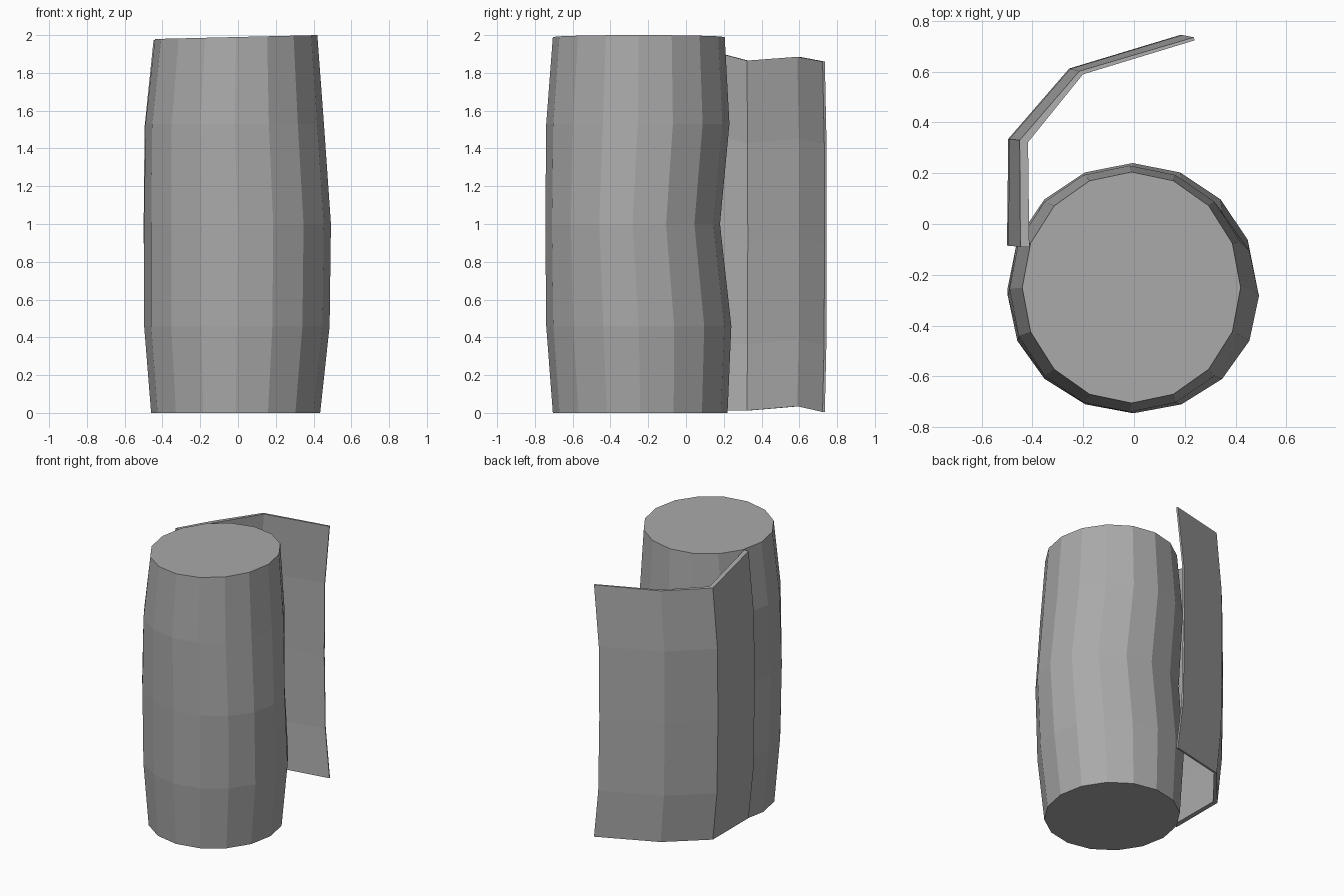
import bpy, math

if "Cube" in bpy.data.objects:
    bpy.data.objects.remove(bpy.data.objects["Cube"])

mat = bpy.data.materials.new("plain grey")
mat.diffuse_color = (0.4, 0.4, 0.4, 1)
mat.use_nodes = True
mat.node_tree.nodes["Principled BSDF"].inputs["Base Color"].default_value = mat.diffuse_color


def make(name, verts, faces):
    me = bpy.data.meshes.new(name)
    me.from_pydata(verts, [], faces)
    me.materials.append(mat)
    ob = bpy.data.objects.new(name, me)
    bpy.context.collection.objects.link(ob)
    return ob


def skin(rings, n):
    """Quads between closed rings of n points, capped at both ends."""
    faces = [tuple(reversed(range(n)))]
    for r in range(rings - 1):
        for i in range(n):
            j = (i + 1) % n
            faces.append((r * n + i, r * n + j, (r + 1) * n + j, (r + 1) * n + i))
    faces.append(tuple(range((rings - 1) * n, rings * n)))
    return faces


# Rolled body: slightly uneven oval rings (z, left, right, front, back)
SIDES = 16
RINGS = [(0.00, -0.46, 0.435, -0.705, 0.22),
         (0.46, -0.497, 0.485, -0.74, 0.24),
         (1.00, -0.497, 0.492, -0.745, 0.18),
         (1.53, -0.49, 0.455, -0.74, 0.23),
         (1.99, -0.44, 0.42, -0.705, 0.205)]
verts = []
for z, xl, xr, yf, yb in RINGS:
    for i in range(SIDES):
        a = 2 * math.pi * i / SIDES
        x = (xl + xr) / 2 + (xr - xl) / 2 * math.cos(a)
        y = (yf + yb) / 2 + (yb - yf) / 2 * math.sin(a)
        tilt = 0.024 * x if z > 1.9 else 0  # top end leans a little
        verts.append((x, y, z + tilt))
make("roll", verts, skin(len(RINGS), SIDES))

# Loose flap: a bulging sheet that peels away from the left side of the roll
EDGE = [(-0.447, -0.09), (-0.45, 0.33), (-0.215, 0.602), (0.235, 0.735)]
MID = [(-0.50, -0.085), (-0.495, 0.335), (-0.255, 0.612), (0.185, 0.745)]
INWARD = [(0.035, 0), (0.033, -0.008), (0.014, -0.013), (0.004, -0.012)]
BOTTOM = [0.01, 0.012, 0.035, 0.005]
TOP = [1.975, 1.865, 1.885, 1.86]
ROWS = [(0, 0), (0.19, 0.8), (0.48, 1), (0.765, 0.9), (1, 0)]  # height, bulge
verts = []
for t, bulge in ROWS:
    outer, inner = [], []
    for e, m, d, b, h in zip(EDGE, MID, INWARD, BOTTOM, TOP):
        x = e[0] + (m[0] - e[0]) * bulge
        y = e[1] + (m[1] - e[1]) * bulge
        z = b + (h - b) * t
        outer.append((x, y, z))
        inner.append((x + d[0], y + d[1], z))
    verts += inner + outer[::-1]
flap = make("loose_flap", verts, skin(len(ROWS), 8))

# Make all faces point outwards
import bmesh
for ob in bpy.context.collection.objects:
    bm = bmesh.new()
    bm.from_mesh(ob.data)
    bmesh.ops.recalc_face_normals(bm, faces=bm.faces)
    bm.to_mesh(ob.data)
    bm.free()
